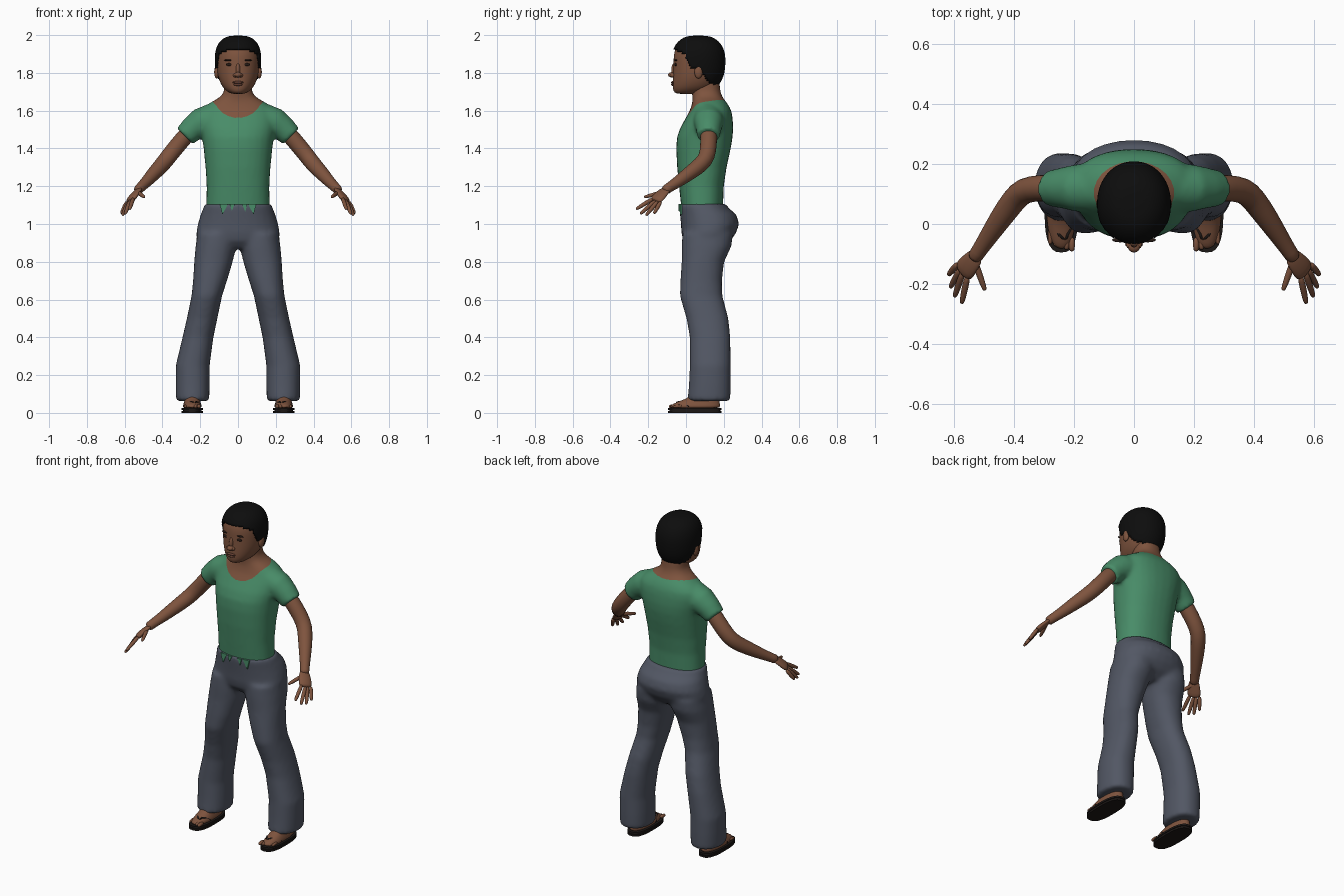
import bpy, bmesh, math
from mathutils import Vector

cube = bpy.data.objects.get("Cube")
if cube:
    bpy.data.objects.remove(cube, do_unlink=True)


def material(name, rgb):
    m = bpy.data.materials.new(name)
    m.use_nodes = True
    m.diffuse_color = (*rgb, 1)
    node = next(n for n in m.node_tree.nodes if n.type == 'BSDF_PRINCIPLED')
    node.inputs["Base Color"].default_value = (*rgb, 1)
    node.inputs["Roughness"].default_value = 0.8
    return m


SKIN = material("brown skin", (0.21, 0.088, 0.048))
GREEN = material("green cotton", (0.065, 0.262, 0.138))
GREY = material("slate trousers", (0.084, 0.095, 0.127))
BLACK = material("black hair", (0.004, 0.004, 0.004))
SOLE = material("dark sandal", (0.012, 0.009, 0.008))
DARK = material("dark eyes", (0.02, 0.011, 0.008))
LIPS = material("dark lips", (0.13, 0.05, 0.032))
WHITE = material("white cuff", (0.95, 0.95, 0.95))


def skin_rings(bm, rings):
    """Bridge a list of closed rings and cap both ends."""
    rows = [[bm.verts.new(p) for p in r] for r in rings]
    n = len(rows[0])
    for a, b in zip(rows, rows[1:]):
        for i in range(n):
            bm.faces.new((a[i], a[(i + 1) % n], b[(i + 1) % n], b[i]))
    bm.faces.new(rows[0][::-1])
    bm.faces.new(rows[-1])


def stack(bm, rows, cx=None, n=28, power=2.0, mirror=1):
    """Level rings: (centre x,) height, half width, front y, back y."""
    rings = []
    for row in rows:
        x0, z, hw, yf, yb = row if cx is None else (cx, *row)
        ring = []
        for i in range(n):
            t = math.tau * i / n
            c, s = math.cos(t), math.sin(t)
            u = math.copysign(abs(c) ** (2 / power), c)
            v = math.copysign(abs(s) ** (2 / power), s)
            ring.append((mirror * (x0 + hw * u), (yf + yb) / 2 + (yb - yf) / 2 * v, z))
        rings.append(ring)
    skin_rings(bm, rings)


def tube(bm, pts, side=(0, 1, 0), flat=1.0, n=12, mirror=1):
    """Round or flattened tube along points (x, y, z, radius)."""
    ps = [Vector(p[:3]) for p in pts]
    rings = []
    for i, p in enumerate(ps):
        d = (ps[min(i + 1, len(ps) - 1)] - ps[max(i - 1, 0)]).normalized()
        a = Vector(side)
        a = (a - d * a.dot(d)).normalized()
        b = d.cross(a) * flat
        ring = []
        for k in range(n):
            t = math.tau * k / n
            q = p + (a * math.cos(t) + b * math.sin(t)) * pts[i][3]
            ring.append((q.x * mirror, q.y, q.z))
        rings.append(ring)
    skin_rings(bm, rings)


def make(name, bm, mats, subsurf=0, mirror=False, voxel=0, bake=False):
    bmesh.ops.recalc_face_normals(bm, faces=bm.faces)
    me = bpy.data.meshes.new(name)
    bm.to_mesh(me)
    bm.free()
    for m in mats:
        me.materials.append(m)
    ob = bpy.data.objects.new(name, me)
    bpy.context.collection.objects.link(ob)
    if voxel:
        r = ob.modifiers.new("blend", 'REMESH')
        r.mode, r.voxel_size, r.use_smooth_shade = 'VOXEL', voxel, True
        s = ob.modifiers.new("relax", 'SMOOTH')
        s.factor, s.iterations = 0.5, 8
    if mirror:
        ob.modifiers.new("mirror", 'MIRROR').use_mirror_merge = False
    if subsurf:
        s = ob.modifiers.new("round", 'SUBSURF')
        s.levels = s.render_levels = subsurf
    me.shade_smooth()
    if bake:
        dg = bpy.context.evaluated_depsgraph_get()
        ob.data = bpy.data.meshes.new_from_object(ob.evaluated_get(dg))
        ob.modifiers.clear()
    elif not subsurf and not voxel:
        me.set_sharp_from_angle(angle=math.radians(40))
    return ob


def blob(name, loc, size, mat, mirror=False):
    bm = bmesh.new()
    bmesh.ops.create_uvsphere(bm, u_segments=16, v_segments=10, radius=1)
    for v in bm.verts:
        v.co = Vector(loc) + Vector(a * b for a, b in zip(v.co, size))
    return make(name, bm, [mat], mirror=mirror)


# Shirt, with the neck growing out of it
bm = bmesh.new()
stack(bm, [(1.06, .168, -.022, .195), (1.2, .166, -.037, .2), (1.3, .172, -.047, .215),
           (1.4, .182, -.052, .237), (1.46, .19, -.048, .247), (1.51, .2, -.03, .25),
           (1.56, .205, -.002, .247), (1.6, .195, .02, .24), (1.63, .165, .03, .225),
           (1.652, .13, .034, .208), (1.672, .095, .034, .193), (1.7, .075, .03, .183),
           (1.77, .07, .035, .175)], cx=0, power=2.3)
for s in (1, -1):
    tube(bm, [(.12, .12, 1.56, .085), (.2, .12, 1.535, .078), (.24, .12, 1.505, .068),
              (.282, .118, 1.464, .06)], n=20, mirror=s)
shirt = make("shirt_and_neck", bm, [GREEN, SKIN], voxel=.011, bake=True)

# Oval neckline scored into the surface, skin inside it
bm = bmesh.new()
bm.from_mesh(shirt.data)
mid, rx, ry = Vector((0, .104, 0)), .133, .104
planes = []
for k in range(24):
    t = math.tau * k / 24
    planes.append((mid + Vector((rx * math.cos(t), ry * math.sin(t), 0)),
                   Vector((math.cos(t) / rx, math.sin(t) / ry, 0)).normalized()))
for co, no in planes:
    near = []
    for f in bm.faces:
        c = f.calc_center_median()
        if c.z > 1.5 and (c - co).to_2d().length < .04:
            near.append(f)
    geom = set(near)
    for f in near:
        geom.update(f.edges, f.verts)
    bmesh.ops.bisect_plane(bm, geom=list(geom), plane_co=co, plane_no=no, dist=1e-5)
for f in bm.faces:
    c = f.calc_center_median()
    f.material_index = int(c.z > 1.5 and all((c - co).dot(no) < 0 for co, no in planes))
    f.smooth = True
bm.to_mesh(shirt.data)
bm.free()

# Ragged points of the shirt hem over the trousers
bm = bmesh.new()
for x, w, z in ((-.075, .022, 1.05), (.075, .022, 1.05), (-.03, .014, 1.07), (.035, .014, 1.065)):
    y = -.04 + x * x * 1.6
    tri = [(x - w, 1.105), (x + w, 1.105), (x * 1.1, z)]
    skin_rings(bm, [[(px, y + d, pz) for px, pz in tri] for d in (0, .009)])
make("shirt_hem_points", bm, [GREEN])

# Trousers
bm = bmesh.new()
stack(bm, [(.87, .13, .02, .18), (.91, .215, -.015, .235), (.95, .222, -.024, .264),
           (1.0, .213, -.027, .282), (1.05, .198, -.032, .267), (1.085, .184, -.036, .225),
           (1.107, .177, -.036, .212)], cx=0, power=2.2)
for s in (1, -1):
    stack(bm, [(.24, .062, .088, .008, .235), (.24, .15, .09, .015, .237), (.24, .25, .09, .02, .237),
               (.212, .4, .082, .02, .235), (.19, .5, .081, .002, .225), (.165, .62, .081, -.033, .193),
               (.148, .7, .09, -.03, .19), (.13, .8, .102, -.023, .202),
               (.117, .88, .108, -.023, .24), (.11, .95, .105, -.02, .25)], power=2.2, mirror=s)
make("trousers", bm, [GREY], voxel=.012)

# Arms and hands
bm = bmesh.new()
tube(bm, [(.23, .12, 1.51, .04), (.268, .12, 1.477, .046), (.305, .12, 1.435, .046),
          (.368, .115, 1.357, .045), (.4, .08, 1.315, .044), (.44, .025, 1.273, .04),
          (.49, -.05, 1.218, .031), (.52, -.095, 1.19, .026), (.535, -.118, 1.172, .028)])
bm.normal_update()
for f in bm.faces:
    c = f.calc_center_median()
    f.material_index = int(1.44 < c.z < 1.48 and f.normal.x > .3 and abs(f.normal.y) < .6)
spread = (.6, .75, -.25)
tube(bm, [(.518, -.095, 1.19, .026), (.54, -.125, 1.165, .036), (.56, -.147, 1.14, .041),
          (.573, -.165, 1.12, .038)], side=spread, flat=.42)
fingers = (((.557, -.185, 1.128), (.574, -.265, 1.078)), ((.574, -.172, 1.115), (.598, -.243, 1.052)),
           ((.583, -.158, 1.11), (.612, -.212, 1.045)), ((.592, -.138, 1.11), (.618, -.17, 1.055)),
           ((.53, -.125, 1.168), (.496, -.222, 1.142)))
for base, tip in fingers:
    a, b = Vector(base), Vector(tip)
    tube(bm, [(*a.lerp(b, t), r) for t, r in ((-.2, .011), (.3, .0125), (.7, .011), (.93, .009), (1, .005))],
         side=spread, n=8)
make("arms_and_hands", bm, [SKIN, WHITE], subsurf=1, mirror=True)

# Feet and sandals
bm = bmesh.new()
stack(bm, [(.022, .048, -.084, .18), (.036, .05, -.086, .182), (.05, .046, -.066, .18),
           (.066, .041, -.025, .176), (.085, .037, .025, .172), (.14, .037, .06, .17)], cx=.242, power=2.3)
for i in range(5):
    x, y = .207 + .018 * i, -.08 + .006 * i
    tube(bm, [(x, y + .04, .036, .011), (x, y, .035, .012 - .001 * i), (x, y - .012, .032, .007)], n=8, side=(1, 0, 0))
make("feet", bm, [SKIN], subsurf=1, mirror=True)
bm = bmesh.new()
stack(bm, [(0, .056, -.095, .188), (.011, .056, -.095, .188)], cx=.242, power=2.7)
stack(bm, [(.011, .05, -.088, .182), (.015, .05, -.088, .182)], cx=.242, power=2.7)
stack(bm, [(.015, .056, -.095, .188), (.026, .056, -.095, .188)], cx=.242, power=2.7)
make("sandal_soles", bm, [SOLE], mirror=True)
bm = bmesh.new()
for x in (.192, .292):
    tube(bm, [(x, .02, .028, .007), ((x + .24) / 2, -.02, .063, .007), (.228, -.055, .054, .006)], n=8)
make("sandal_straps", bm, [SOLE], subsurf=1, mirror=True)

# Head
bm = bmesh.new()
stack(bm, [(1.688, .03, -.045, .06), (1.697, .052, -.064, .1), (1.72, .08, -.071, .15),
           (1.76, .1, -.07, .18), (1.8, .11, -.068, .195), (1.85, .114, -.066, .2),
           (1.9, .114, -.066, .199), (1.945, .102, -.05, .182), (1.975, .075, -.018, .15),
           (1.988, .04, .02, .11)], cx=0, n=32, power=2.1)
head = make("head", bm, [SKIN], subsurf=2, bake=True)

# Cropped hair lifted off the scalp above the hairline
hairline = ((-.2, 1.925), (-.04, 1.918), (.0, 1.895), (.025, 1.83), (.06, 1.82),
            (.085, 1.80), (.12, 1.755), (.17, 1.73), (.4, 1.73))


def hairline_height(y):
    for (a, za), (b, zb) in zip(hairline, hairline[1:]):
        if a <= y <= b:
            return za + (zb - za) * (y - a) / (b - a)


bm = bmesh.new()
bm.from_mesh(head.data)
bare = []
for f in bm.faces:
    c = f.calc_center_median()
    if c.z < hairline_height(c.y):
        bare.append(f)
bm.normal_update()
for v in bm.verts:
    v.co += v.normal * .01
bmesh.ops.delete(bm, geom=bare, context='FACES')
hair = make("hair", bm, [BLACK])
shell = hair.modifiers.new("thickness", 'SOLIDIFY')
shell.thickness, shell.offset = .012, -1

# Face
blob("ears", (.113, .066, 1.805), (.013, .022, .035), SKIN, True)
blob("nose_tip", (0, -.075, 1.79), (.02, .02, .014), SKIN)
blob("nostrils", (.014, -.07, 1.787), (.012, .013, .011), SKIN, True)
blob("nose_bridge", (0, -.064, 1.815), (.012, .014, .035), SKIN)
blob("eyes", (.044, -.054, 1.844), (.02, .007, .008), DARK, True)
blob("eyebrows", (.046, -.053, 1.867), (.027, .008, .005), DARK, True)
blob("upper_lip", (0, -.069, 1.75), (.03, .01, .007), LIPS)
blob("lower_lip", (0, -.069, 1.739), (.025, .01, .008), LIPS)
